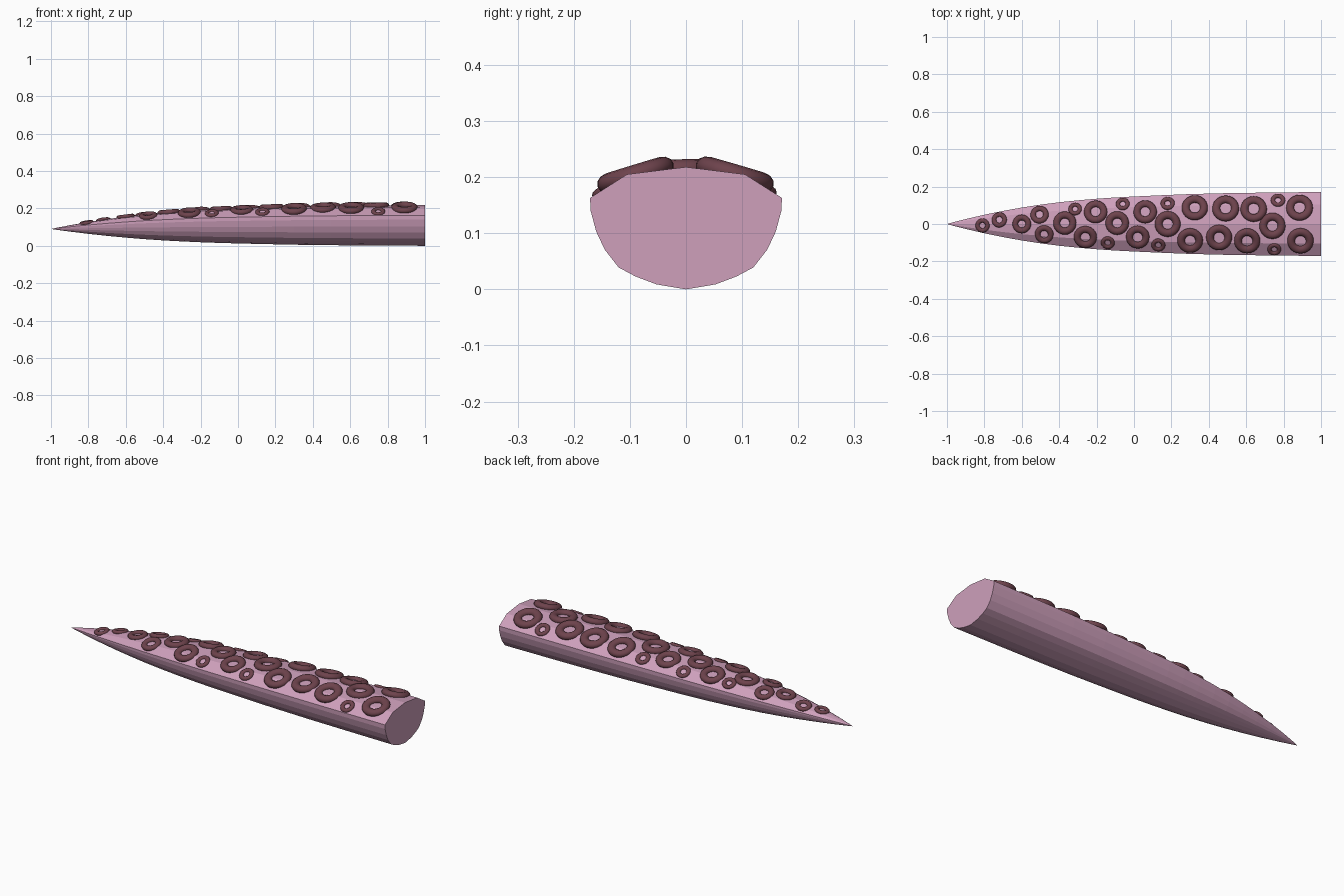
import bpy, bmesh, math
from mathutils import Vector, Matrix

if "Cube" in bpy.data.objects:
    bpy.data.objects.remove(bpy.data.objects["Cube"])


def material(name, rgb):
    m = bpy.data.materials.new(name)
    m.diffuse_color = (*rgb, 1)
    m.use_nodes = True
    m.node_tree.nodes["Principled BSDF"].inputs["Base Color"].default_value = m.diffuse_color
    return m


skin = material("pink skin", (0.62, 0.35, 0.50))
dark = material("dark sucker", (0.155, 0.056, 0.073))

AXIS_Z = 0.09
# right half of the cross-section at the thick end, top to bottom (y, z)
HALF = [(0, 0.218), (0.105, 0.205), (0.171, 0.163), (0.170, 0.140), (0.160, 0.103),
        (0.145, 0.071), (0.120, 0.039), (0.090, 0.023), (0.053, 0.009), (0, 0)]
# taper: (x, scale)
TAPER = [(-1, 0.0), (-0.97, 0.05), (-0.9, 0.155), (-0.8, 0.29), (-0.7, 0.41), (-0.6, 0.515),
         (-0.5, 0.605), (-0.4, 0.68), (-0.3, 0.74), (-0.2, 0.79), (-0.1, 0.83), (0, 0.86),
         (0.15, 0.9), (0.3, 0.935), (0.5, 0.965), (0.75, 0.985), (1, 1.0)]


def lerp_table(table, v):
    for (a, fa), (b, fb) in zip(table, table[1:]):
        if v <= b:
            return fa + (fb - fa) * (v - a) / (b - a)
    return table[-1][1]


def top_z(x, y):
    """Height of the upper skin."""
    s = lerp_table(TAPER, x)
    return AXIS_Z + s * (lerp_table(HALF[:3], min(abs(y) / s, 0.171)) - AXIS_Z)


# tapered arm
bm = bmesh.new()
section = HALF + [(-y, z) for y, z in HALF[-2:0:-1]]
n = len(section)
tip = bm.verts.new((-1, 0, AXIS_Z))
rings = [[bm.verts.new((x, y * s, AXIS_Z + (z - AXIS_Z) * s)) for y, z in section]
         for x, s in TAPER[1:]]
for i in range(n):
    j = (i + 1) % n
    bm.faces.new((tip, rings[0][i], rings[0][j]))
    for a, b in zip(rings, rings[1:]):
        bm.faces.new((a[i], b[i], b[j], a[j]))
bm.faces.new(rings[-1])
bmesh.ops.recalc_face_normals(bm, faces=bm.faces)
mesh = bpy.data.meshes.new("arm")
bm.to_mesh(mesh)
bm.free()
mesh.materials.append(skin)
arm = bpy.data.objects.new("arm", mesh)
bpy.context.collection.objects.link(arm)

# ring suckers: x, y, outer radius
SUCKERS = [(-.81, -.008, .038), (-.72, .022, .041), (-.60, 0, .050), (-.505, .05, .049),
           (-.48, -.055, .050), (-.37, .005, .062), (-.315, .08, .036), (-.26, -.07, .062),
           (-.205, .065, .063), (-.14, -.1, .037), (-.09, .005, .063), (-.06, .107, .037),
           (.02, -.07, .063), (.06, .065, .063), (.13, -.112, .038), (.18, 0, .069),
           (.18, .11, .038), (.30, -.088, .069), (.325, .087, .070), (.455, -.072, .070),
           (.49, .083, .072), (.605, -.09, .070), (.64, .08, .071), (.74, -.01, .070),
           (.75, -.135, .037), (.77, .127, .039), (.885, .087, .072), (.89, -.09, .071)]
for k, (x, y, r) in enumerate(SUCKERS):
    d = 0.7 * r
    z_in, z_out = top_z(x, y - d), top_z(x, y + d)
    z_back, z_front = top_z(x - d, y), top_z(x + d, y)
    normal = Vector((-(z_front - z_back) / (2 * d), -(z_out - z_in) / (2 * d), 1)).normalized()
    z = 0.5 * top_z(x, y) + 0.125 * (z_in + z_out + z_back + z_front)
    bpy.ops.mesh.primitive_torus_add(major_segments=24, minor_segments=12,
                                     major_radius=0.70 * r, minor_radius=0.30 * r)
    ob = bpy.context.object
    ob.name = f"sucker_{k + 1}"
    ob.data.transform(Matrix.Diagonal((1, 1, 0.85, 1)))
    ob.rotation_euler = Vector((0, 0, 1)).rotation_difference(normal).to_euler()
    ob.location = (x, y, z)
    ob.data.materials.append(dark)
    bpy.ops.object.shade_smooth_by_angle(angle=math.radians(40))
